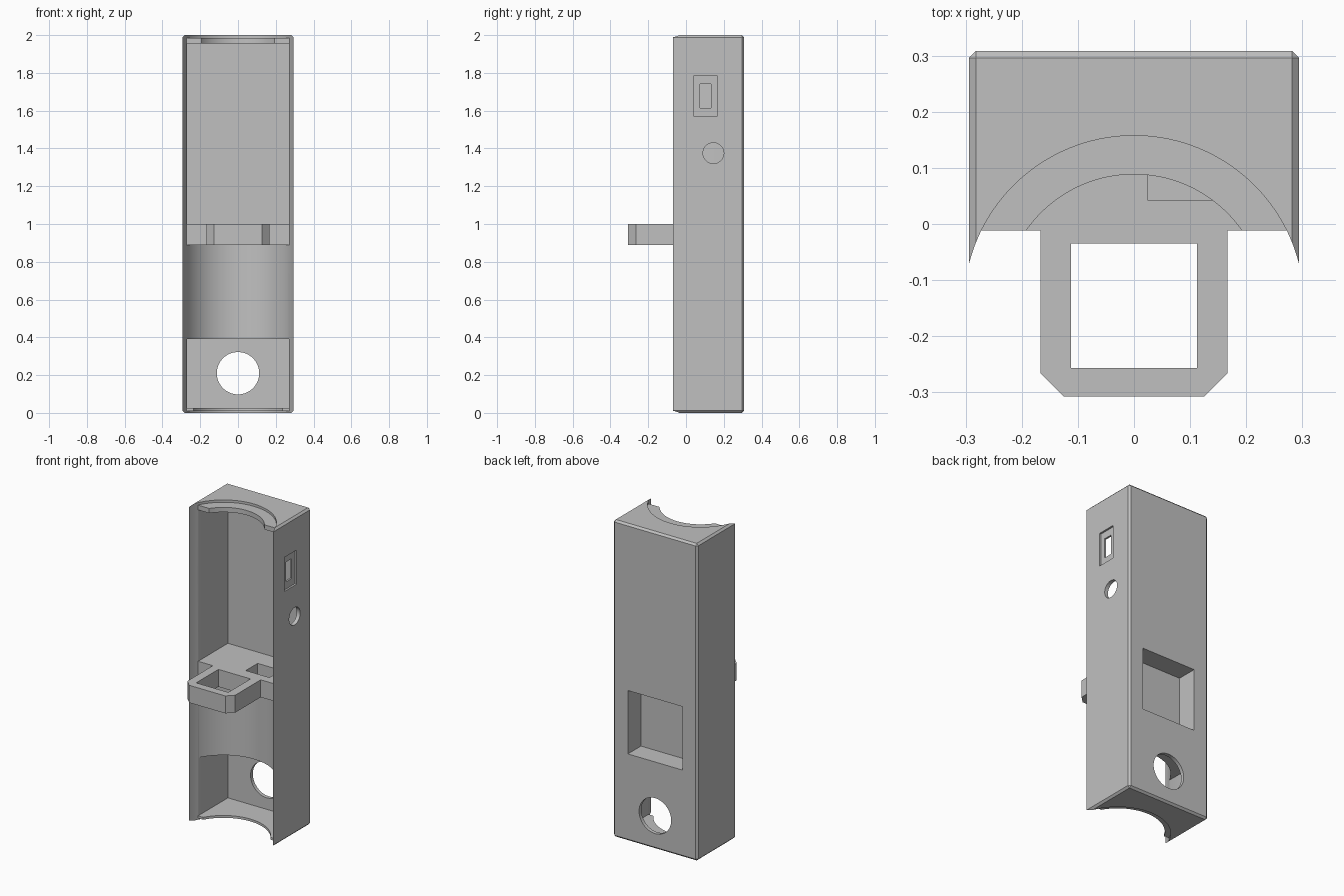
import bpy
import bmesh
from mathutils import Matrix, Vector

cube = bpy.data.objects.get("Cube")
if cube:
    bpy.data.objects.remove(cube, do_unlink=True)

grey = bpy.data.materials.new("light_grey")
grey.use_nodes = True
COLOUR = (0.53, 0.53, 0.53, 1)
grey.diffuse_color = COLOUR
grey.node_tree.nodes["Principled BSDF"].inputs["Base Color"].default_value = COLOUR


def add_object(name, bm):
    bmesh.ops.recalc_face_normals(bm, faces=bm.faces)
    mesh = bpy.data.meshes.new(name)
    bm.to_mesh(mesh)
    bm.free()
    mesh.materials.append(grey)
    obj = bpy.data.objects.new(name, mesh)
    bpy.context.collection.objects.link(obj)
    return obj


def box(name, x, y, z, bevel=0, bevel_rule=None):
    """Box from three (low, high) ranges, with chosen edges chamfered."""
    bm = bmesh.new()
    bmesh.ops.create_cube(bm, size=1)
    for v in bm.verts:
        v.co = Vector(r[0] if c < 0 else r[1] for c, r in zip(v.co, (x, y, z)))
    if bevel:
        edges = [e for e in bm.edges if bevel_rule(*[v.co for v in e.verts])]
        bmesh.ops.bevel(bm, geom=edges, offset=bevel, segments=1,
                        profile=0.5, affect='EDGES')
    return add_object(name, bm)


def cylinder(name, radius, centre, depth, axis='Z'):
    bm = bmesh.new()
    turn = {'X': Matrix.Rotation(1.570796, 4, 'Y'),
            'Y': Matrix.Rotation(1.570796, 4, 'X'), 'Z': Matrix()}[axis]
    bmesh.ops.create_cone(bm, cap_ends=True, segments=128, radius1=radius,
                          radius2=radius, depth=depth,
                          matrix=Matrix.Translation(centre) @ turn)
    return add_object(name, bm)


def combine(target, tool, operation='DIFFERENCE'):
    """Apply a boolean and discard the tool object."""
    tool.hide_render = True
    mod = target.modifiers.new("boolean", 'BOOLEAN')
    mod.operation = operation
    mod.solver = 'EXACT'
    mod.object = tool
    bpy.context.view_layer.objects.active = target
    bpy.ops.object.modifier_apply(modifier=mod.name)
    bpy.data.objects.remove(tool, do_unlink=True)


HALF, BACK, FRONT = 0.294, 0.308, -0.07
INNER, INNER_BACK, FLAT = 0.27, 0.285, -0.012
BORE_Y, BORE_R = -0.146, 0.3035

# Case block, chamfered everywhere but round the front
case = box("case", (-HALF, HALF), (FRONT, BACK), (0, 2), 0.012,
           lambda a, b: max(a.y, b.y) > 0)

# Long round channel down the front
combine(case, cylinder("channel", BORE_R, (0, BORE_Y, 1), 3))

# Upper and lower compartments
for low, high in ((1.0, 1.955), (0.025, 0.39)):
    combine(case, box("compartment", (-INNER, INNER), (-0.2, INNER_BACK), (low, high)))

# Middle shelf and the rims at both ends
combine(case, box("shelf", (-0.272, 0.272), (FLAT, 0.2), (0.89, 1.0)), 'UNION')
for low, high, radius in ((1.955, 1.985, 0.2345), (0.01, 0.025, 0.27)):
    rim = box("rim", (-0.272, 0.272), (FLAT, 0.2), (low, high))
    combine(rim, cylinder("rim_bore", radius, (0, BORE_Y, 1), 3))
    combine(case, rim, 'UNION')

# Square loop in front of the shelf
loop = box("front_loop", (-0.167, 0.167), (-0.307, 0.0), (0.89, 1.0), 0.041,
           lambda a, b: a.y < -0.3 and b.y < -0.3 and abs(a.x - b.x) < 0.01)
combine(loop, box("loop_hole", (-0.112, 0.112), (-0.257, -0.035), (0.8, 1.1)))
combine(case, loop, 'UNION')

# Shelf recess, back pocket and round back hole
combine(case, box("shelf_recess", (0.025, 0.19), (0.042, 0.16), (0.93, 1.1)))
combine(case, box("back_pocket", (-0.19, 0.19), (0.178, 0.4), (0.55, 0.95)))
combine(case, cylinder("back_hole", 0.112, (0, 0.3, 0.21), 0.2, 'Y'))

# Switch opening with its recess, and round side hole
combine(case, box("switch_recess", (0.282, 0.4), (0.042, 0.165), (1.57, 1.785)))
combine(case, box("switch_hole", (0.2, 0.4), (0.075, 0.132), (1.615, 1.74)))
combine(case, cylinder("side_hole", 0.055, (0.3, 0.145, 1.375), 0.2, 'X'))

bpy.ops.object.select_all(action='DESELECT')
case.select_set(True)
bpy.context.view_layer.objects.active = case
bpy.ops.object.shade_smooth_by_angle(angle=0.5)
